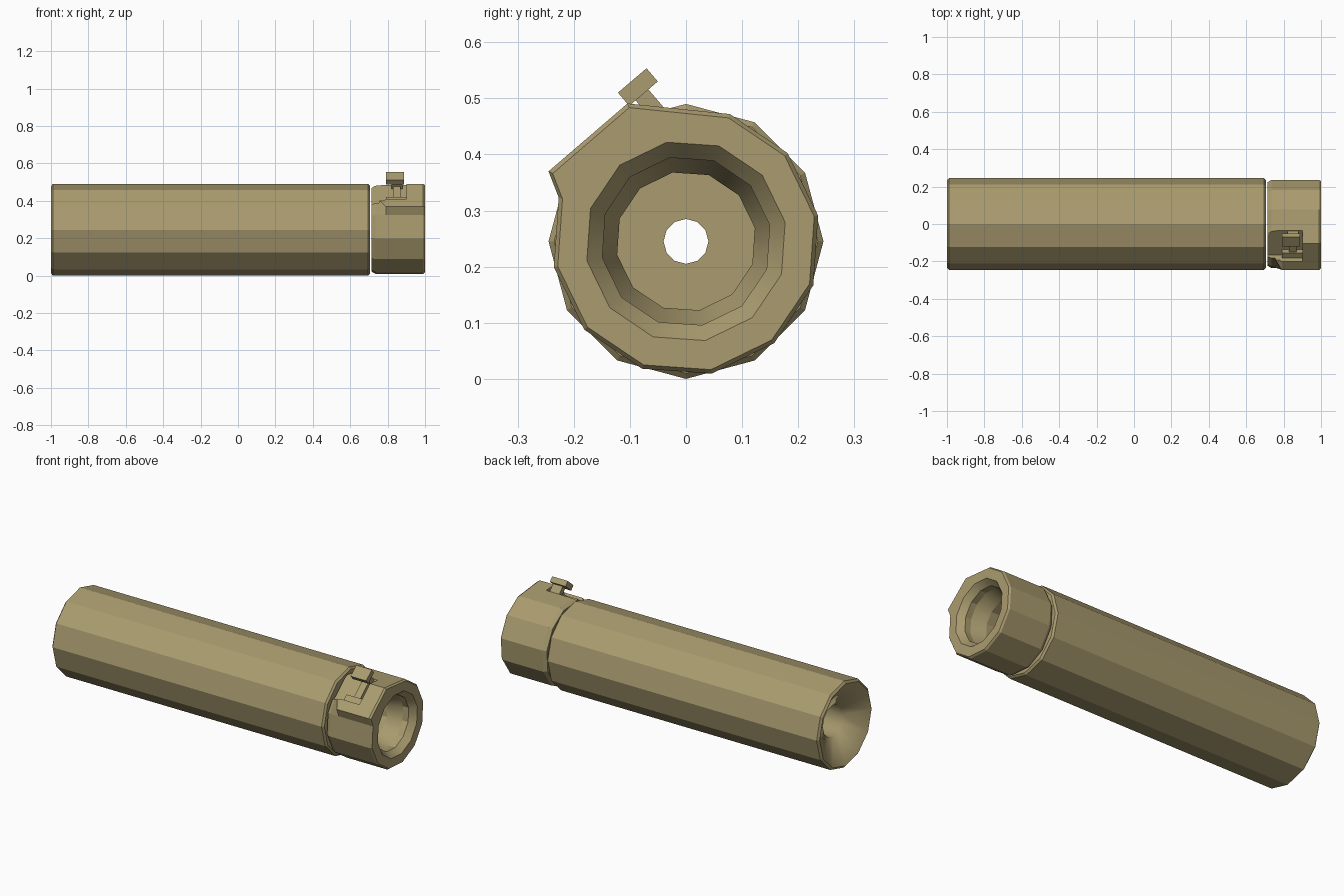
import bpy, bmesh
from math import sin, cos, radians
from mathutils import Vector

if "Cube" in bpy.data.objects:
    bpy.data.objects.remove(bpy.data.objects["Cube"])

CZ = 0.245
mat = bpy.data.materials.new("tan_paint")
mat.diffuse_color = (0.40, 0.33, 0.16, 1)
mat.use_nodes = True
mat.node_tree.nodes["Principled BSDF"].inputs["Base Color"].default_value = mat.diffuse_color


def finish(bm, name):
    bmesh.ops.recalc_face_normals(bm, faces=bm.faces)
    me = bpy.data.meshes.new(name)
    bm.to_mesh(me)
    bm.free()
    ob = bpy.data.objects.new(name, me)
    bpy.context.collection.objects.link(ob)
    me.materials.append(mat)
    return ob


def loft(name, rings, smooth=()):
    """Closed shell through rings of (x, [(angle, radius)...]); last joins first."""
    bm = bmesh.new()
    loops = [[bm.verts.new((x, r * cos(radians(a)), CZ + r * sin(radians(a))))
              for a, r in pts] for x, pts in rings]
    for i, lo in enumerate(loops):
        nx = loops[(i + 1) % len(loops)]
        for j in range(len(lo)):
            k = (j + 1) % len(lo)
            f = bm.faces.new((lo[j], lo[k], nx[k], nx[j]))
            f.smooth = i in smooth
    return finish(bm, name)


def ring(r, start=0):
    return [(start + 30 * i, r) for i in range(12)]


# main tube: chamfered ends, dished rear, stepped bore
loft("main_tube", [(x, ring(r)) for x, r in [
    (-1.0, 0.232), (-0.99, 0.245), (0.695, 0.245), (0.705, 0.235),
    (0.705, 0.04), (0.64, 0.04), (0.64, 0.09), (-0.92, 0.09)]], smooth=(6, 7))


# collar: 12-sided ring whose upper left corner swells into a flat pad
def padded(s):
    pts = ring(0.24 * s, 11)
    pts[3] = (113, 0.267 * s)
    pts[4] = (153, 0.275 * s)
    return pts


collar = loft("end_collar", [
    (0.715, ring(0.228, 11)), (0.735, ring(0.24, 11)), (0.79, padded(1)),
    (0.99, padded(1)), (1.0, padded(0.97)), (1.0, ring(0.18, 11)),
    (0.965, ring(0.152, 11)), (0.93, ring(0.152, 11)),
    (0.85, ring(0.125, 11)), (0.715, ring(0.125, 11))], smooth=(5, 7))

# frame of the pad: d runs up along the flat, n points away from it
O = Vector((0, -0.245, 0.37))
D = Vector((0, 0.76, 0.65)).normalized()
N = Vector((0, -D.z, D.y))


def pad_box(name, x, d, n):
    bm = bmesh.new()
    bmesh.ops.create_cube(bm, size=1)
    for v in bm.verts:
        px, pd, pn = [a[0] + (c + 0.5) * (a[1] - a[0])
                      for a, c in zip((x, d, n), v.co)]
        v.co = Vector((px, 0, 0)) + O + D * pd + N * pn
    return finish(bm, name)


# notch cut into the pad
cutter = pad_box("notch_cutter", (0.70, 0.90), (0.06, 0.25), (-0.05, 0.08))
cutter.hide_render = True
mod = collar.modifiers.new("notch", 'BOOLEAN')
mod.operation = 'DIFFERENCE'
mod.solver = 'EXACT'
mod.object = cutter
bpy.context.view_layer.objects.active = collar
bpy.ops.object.modifier_apply(modifier="notch")
bpy.data.objects.remove(cutter)

# latch lever: hinge, arm, stem and thumb pad
pad_box("lever_hinge", (0.79, 0.90), (0.065, 0.10), (-0.055, -0.02))
pad_box("lever_arm", (0.83, 0.87), (0.10, 0.23), (-0.055, -0.03))
pad_box("lever_stem", (0.82, 0.88), (0.20, 0.23), (-0.055, -0.004))
pad_box("lever_pad", (0.79, 0.888), (0.185, 0.252), (-0.005, 0.026))
